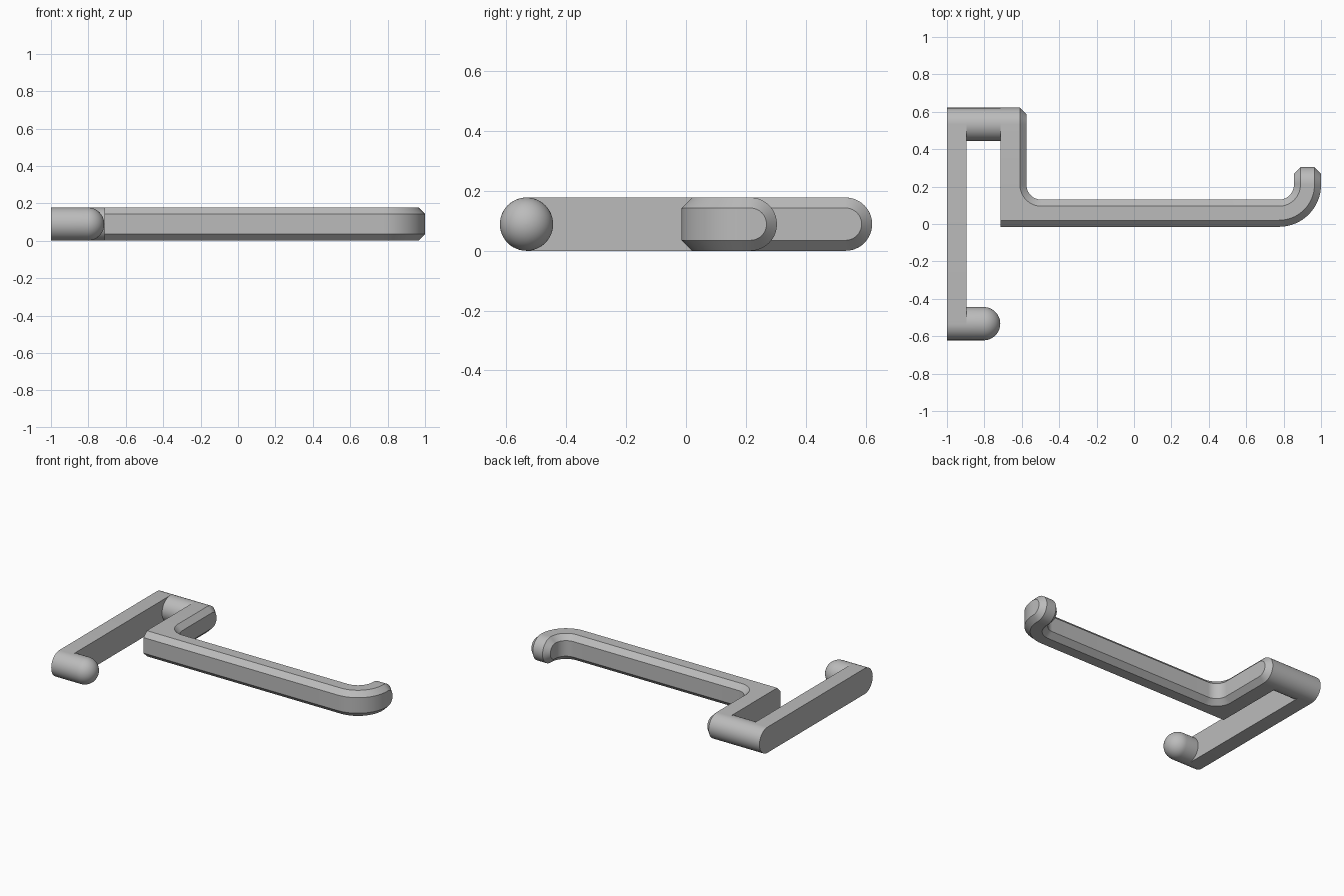
import bpy, bmesh, math
from mathutils import Vector

if "Cube" in bpy.data.objects:
    bpy.data.objects.remove(bpy.data.objects["Cube"])

R = 0.089      # half of the overall height
C = 0.035      # chamfer width
PIN_Y = 0.533  # distance of both pins from the middle
BACK, WALL, LEG = -1.0, -0.895, -0.715

grey = bpy.data.materials.new("satin grey")
grey.diffuse_color = (0.5, 0.5, 0.5, 1)
grey.use_nodes = True
grey.node_tree.nodes["Principled BSDF"].inputs["Base Color"].default_value = grey.diffuse_color


def finish(name, bm):
    bmesh.ops.remove_doubles(bm, verts=bm.verts, dist=1e-5)
    bmesh.ops.recalc_face_normals(bm, faces=bm.faces)
    mesh = bpy.data.meshes.new(name)
    bm.to_mesh(mesh)
    bm.free()
    mesh.materials.append(grey)
    ob = bpy.data.objects.new(name, mesh)
    bpy.context.collection.objects.link(ob)
    bpy.ops.object.select_all(action='DESELECT')
    ob.select_set(True)
    bpy.context.view_layer.objects.active = ob
    bpy.ops.object.shade_smooth_by_angle(angle=math.radians(30))


def pin(name, y, profile, steps=48):
    """Turned part along x; profile is a list of (x, radius)."""
    bm = bmesh.new()
    rings = []
    for x, r in profile:
        rings.append([bm.verts.new((x, y + r * math.sin(a), R + r * math.cos(a)))
                      for a in (math.tau * k / steps for k in range(steps))])
    for a, b in zip(rings, rings[1:]):
        for k in range(steps):
            j = (k + 1) % steps
            bm.faces.new((a[k], a[j], b[j], b[k]))
    bm.faces.new(rings[0])
    bm.faces.new(rings[-1])
    finish(name, bm)


# Back plate: round-ended slab
bm = bmesh.new()
outline = []
for side in (1, -1):
    for k in range(25):
        a = math.pi * k / 24
        outline.append(bm.verts.new((BACK, side * (PIN_Y + R * math.sin(a)),
                                     R + side * R * math.cos(a))))
face = bm.faces.new(outline)
ext = bmesh.ops.extrude_face_region(bm, geom=[face])
bmesh.ops.translate(bm, vec=(WALL - BACK, 0, 0),
                    verts=[v for v in ext["geom"] if isinstance(v, bmesh.types.BMVert)])
finish("back_plate", bm)

# Connecting pin and domed pin
pin("connecting_pin", PIN_Y, [(WALL, R), (LEG, R)])
dome = [(LEG - R + R * math.sin(a), max(R * math.cos(a), 0.0005))
        for a in (math.pi / 2 * k / 14 for k in range(15))]
pin("domed_pin", -PIN_Y, [(WALL, R)] + dome)

# Hooked bar: sections hold inner edge, inner chamfer, outer chamfer, outer edge
FRONT, INNER, FILLET, BEND = -0.015, 0.13, 0.08, 0.21
LEG_R = -0.575
sections = [((LEG_R, PIN_Y), (LEG_R - C, PIN_Y), (LEG, PIN_Y), (LEG, PIN_Y))]
N = 16
cx, cy = LEG_R + FILLET, INNER + FILLET
for k in range(N + 1):       # inside fillet with a square outer corner
    a = math.pi / 2 * k / N
    d = Vector((-math.cos(a), -math.sin(a)))
    ctr = Vector((cx, cy))
    h = N // 2
    if k < h:
        y = cy + (FRONT + C - cy) * k / h
        qc = q = (LEG, y)
    else:
        x = LEG + (cx - LEG) * (k - h) / h
        qc, q = (x, FRONT + C), (x, FRONT)
    sections.append((ctr + d * FILLET, ctr + d * (FILLET + C), qc, q))
ctr = Vector((0.775, BEND))
for k in range(N + 1):       # hook bend
    a = math.pi / 2 * k / N
    d = Vector((math.sin(a), -math.cos(a)))
    sections.append(tuple(ctr + d * r for r in (0.08, 0.08 + C, 0.225 - C, 0.225)))
sections.append(tuple((x, 0.215) for x in (0.855, 0.855 + C, 1 - C, 1)))

# Walk over the top, round the hook tip, back underneath, round the leg end
n, M = len(sections), 20
arc = [math.pi * k / M for k in range(1, M)]
walk = [(s, 0) for s in sections] + [(sections[-1], t) for t in arc]
walk += [(s, math.pi) for s in reversed(sections)]
walk += [(sections[0], math.pi + t) for t in arc]
bm = bmesh.new()
rows = []
for s, t in walk:
    rows.append([bm.verts.new((p[0], p[1] + r * abs(math.sin(t)), R + r * math.cos(t)))
                 for p, r in zip(s, (R - C, R, R, R - C))])
# The leg end has a full-size, unchamfered face towards the connecting pin
for i, (s, t) in enumerate(walk):
    if s[2] == s[3]:
        rows[i][3].co = rows[i][2].co
L = len(rows)
for i in range(L):
    a, b = rows[i], rows[(i + 1) % L]
    for j in range(3):
        if (a[j].co - a[j + 1].co).length < 1e-6:
            if (b[j].co - b[j + 1].co).length > 1e-6:
                bm.faces.new((a[j], b[j + 1], b[j]))
        elif (b[j].co - b[j + 1].co).length < 1e-6:
            bm.faces.new((a[j], a[j + 1], b[j]))
        else:
            bm.faces.new((a[j], a[j + 1], b[j + 1], b[j]))
under = n + M - 1            # first row underneath
for j in (0, 3):             # side walls and their round ends
    for i in range(n - 1):
        lo = under + n - 1 - i
        bm.faces.new((rows[i][j], rows[i + 1][j], rows[lo - 1][j], rows[lo][j]))
    bm.faces.new([rows[i][j] for i in range(n - 1, under + 1)])
    bm.faces.new([rows[i][j] for i in range(under + n - 1, L)] + [rows[0][j]])
finish("hooked_bar", bm)
